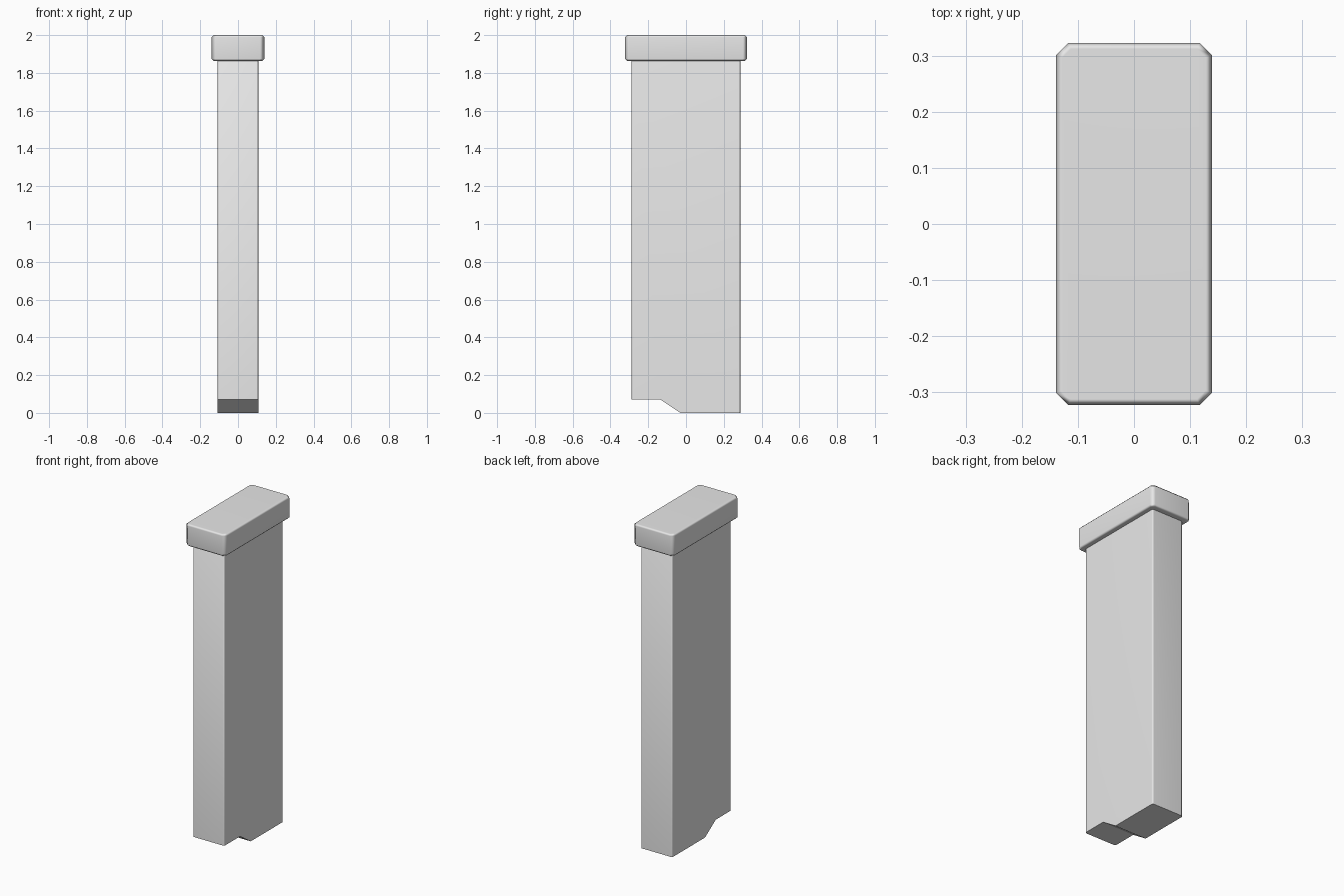
import bpy, bmesh

cube = bpy.data.objects.get("Cube")
if cube:
    bpy.data.objects.remove(cube, do_unlink=True)

grey = bpy.data.materials.new("plain_grey")
grey.use_nodes = True
colour = (0.8, 0.8, 0.8, 1)
grey.diffuse_color = colour
grey.node_tree.nodes["Principled BSDF"].inputs["Base Color"].default_value = colour


def extrude(bm, points, offset):
    """Fill a closed outline and extrude it into a solid."""
    face = bm.faces.new([bm.verts.new(p) for p in points])
    result = bmesh.ops.extrude_face_region(bm, geom=[face])
    verts = [g for g in result["geom"] if isinstance(g, bmesh.types.BMVert)]
    bmesh.ops.translate(bm, verts=verts, vec=offset)
    bmesh.ops.recalc_face_normals(bm, faces=bm.faces)


def bevel(bm, test, width):
    edges = [e for e in bm.edges if test(*[v.co for v in e.verts])]
    bmesh.ops.bevel(bm, geom=edges, offset=width, segments=1,
                    profile=0.5, affect='EDGES')


def finish(bm, name):
    mesh = bpy.data.meshes.new(name)
    bm.to_mesh(mesh)
    bm.free()
    mesh.materials.append(grey)
    obj = bpy.data.objects.new(name, mesh)
    bpy.context.collection.objects.link(obj)
    # Soften the chamfers while the broad faces stay flat
    for poly in mesh.polygons:
        poly.use_smooth = True
    mod = obj.modifiers.new("Weighted normals", 'WEIGHTED_NORMAL')
    mod.keep_sharp = True
    for edge in mesh.edges:
        a, b = [mesh.vertices[i].co for i in edge.vertices]
        # Bottom edges of the shaft are crisp
        edge.use_edge_sharp = max(a.z, b.z) < 0.1
    return obj


def vertical(a, b):
    return abs(a.z - b.z) > 0.1 and abs(a.y - b.y) < 0.01


def rim(a, b):
    return abs(a.z - b.z) < 0.001


# Shaft: stepped side profile extruded across the width
HALF = 0.108
profile = [(-0.288, 0.07), (-0.135, 0.07), (-0.03, 0.0),
           (0.288, 0.0), (0.288, 1.88), (-0.288, 1.88)]
bm = bmesh.new()
extrude(bm, [(-HALF, y, z) for y, z in profile], (2 * HALF, 0, 0))
bevel(bm, vertical, 0.009)
finish(bm, "shaft")

# Cap: wider block with clipped corners and softened rims
X, Y = 0.139, 0.323
bm = bmesh.new()
extrude(bm, [(-X, -Y, 1.863), (X, -Y, 1.863), (X, Y, 1.863), (-X, Y, 1.863)],
        (0, 0, 0.137))
bevel(bm, vertical, 0.022)
bevel(bm, rim, 0.011)
finish(bm, "cap")
